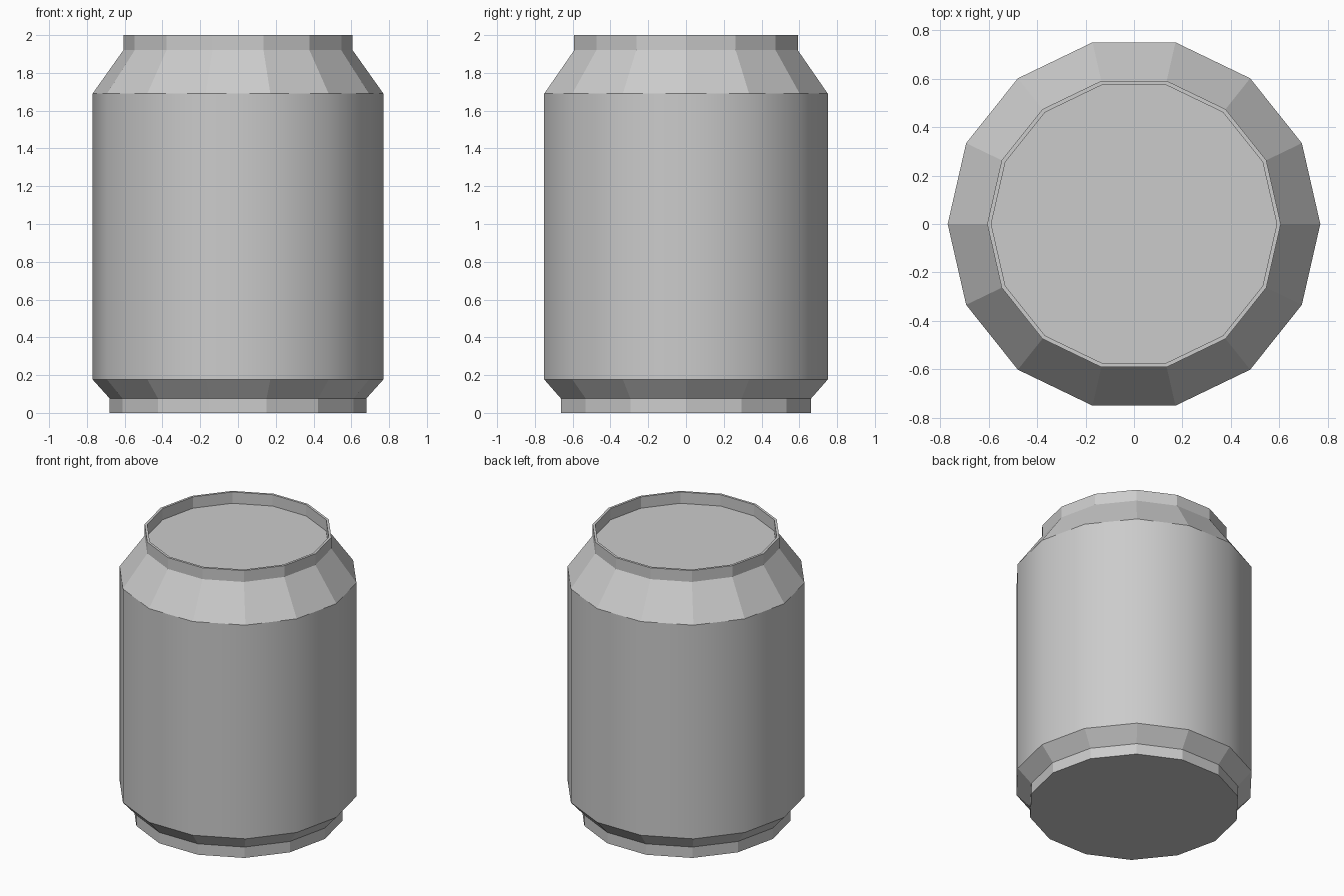
import bpy
import bmesh
from math import sin, cos, tau

if "Cube" in bpy.data.objects:
    bpy.data.objects.remove(bpy.data.objects["Cube"])

SIDES = 14


def lathe(name, profile, smooth=False, cap_start=False, cap_end=False):
    """Spin (radius, z) points around z; profile runs upward on the outside."""
    bm = bmesh.new()
    rings = [[bm.verts.new((r * cos(tau * i / SIDES), r * sin(tau * i / SIDES), z))
              for i in range(SIDES)] for r, z in profile]
    for low, high in zip(rings, rings[1:]):
        for i in range(SIDES):
            j = (i + 1) % SIDES
            face = bm.faces.new((low[i], low[j], high[j], high[i]))
            face.smooth = smooth
    if cap_start:
        bm.faces.new(rings[0][::-1])
    if cap_end:
        bm.faces.new(rings[-1])
    mesh = bpy.data.meshes.new(name)
    bm.to_mesh(mesh)
    bm.free()
    obj = bpy.data.objects.new(name, mesh)
    bpy.context.collection.objects.link(obj)
    return obj


# Base: closed foot and flared lower chamfer
lathe("base", [(0.68, 0), (0.68, 0.077), (0.77, 0.177)], cap_start=True)

# Smooth-shaded can wall
lathe("wall", [(0.77, 0.177), (0.77, 1.69)], smooth=True)

# Tapered shoulder, thin raised rim and recessed lid
lathe("shoulder_and_lid",
      [(0.77, 1.69), (0.607, 1.92), (0.607, 2.0), (0.59, 2.0), (0.59, 1.92)],
      cap_end=True)
